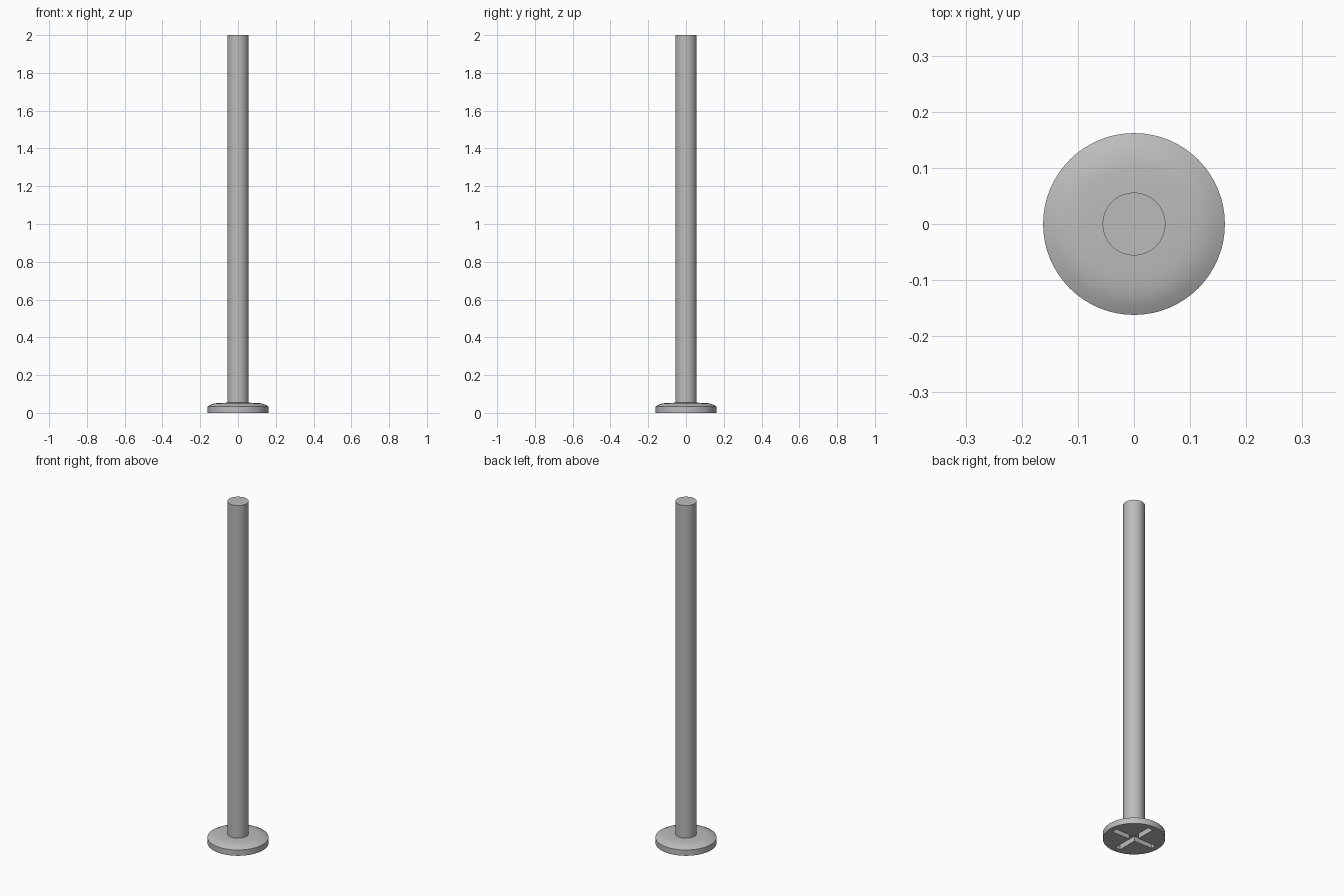
import bpy, bmesh, math
from mathutils import Matrix

cube = bpy.data.objects.get("Cube")
if cube:
    bpy.data.objects.remove(cube, do_unlink=True)

SIDES = 64

steel = bpy.data.materials.new("grey_steel")
steel.use_nodes = True
GREY = (0.5, 0.5, 0.5, 1)
steel.diffuse_color = GREY
steel.node_tree.nodes["Principled BSDF"].inputs["Base Color"].default_value = GREY


def make_object(name, bm):
    bmesh.ops.recalc_face_normals(bm, faces=bm.faces)
    mesh = bpy.data.meshes.new(name)
    bm.to_mesh(mesh)
    bm.free()
    obj = bpy.data.objects.new(name, mesh)
    bpy.context.collection.objects.link(obj)
    mesh.materials.append(steel)
    return obj


def lathe(name, profile):
    """Stack rings of (radius, height) and cap both ends."""
    bm = bmesh.new()
    rings = []
    for r, z in profile:
        angles = [math.tau * i / SIDES for i in range(SIDES)]
        rings.append([bm.verts.new((r * math.cos(a), r * math.sin(a), z)) for a in angles])
    for low, high in zip(rings, rings[1:]):
        for i in range(SIDES):
            j = (i + 1) % SIDES
            bm.faces.new((low[i], low[j], high[j], high[i]))
    bm.faces.new(rings[0])
    bm.faces.new(rings[-1])
    return make_object(name, bm)


def smooth(obj):
    bpy.ops.object.select_all(action="DESELECT")
    obj.select_set(True)
    bpy.context.view_layer.objects.active = obj
    bpy.ops.object.shade_smooth_by_angle(angle=math.radians(30))


# Domed head with a flat underside
head = lathe("head", [(0.162, 0), (0.162, 0.034), (0.145, 0.043),
                      (0.125, 0.05), (0.1, 0.053), (0.05, 0.054)])

# Plain round shaft
shaft = lathe("shaft", [(0.056, 0.045), (0.056, 2)])

# Cross-shaped drive recess, cut into the underside
ARM, HALF, DEPTH = 0.133, 0.016, 0.03
bm = bmesh.new()
outline = []
for k in range(4):
    turn = Matrix.Rotation(k * math.pi / 2, 3, "Z")
    for x, y in ((ARM, -HALF), (ARM, HALF), (HALF, HALF)):
        outline.append(bm.verts.new(turn @ bm.verts.new((x, y, -0.02)).co))
bmesh.ops.delete(bm, geom=[v for v in bm.verts if v not in outline], context="VERTS")
floor = bm.faces.new(outline)
walls = bmesh.ops.extrude_face_region(bm, geom=[floor])
top = [g for g in walls["geom"] if isinstance(g, bmesh.types.BMVert)]
bmesh.ops.translate(bm, verts=top, vec=(0, 0, DEPTH + 0.02))
cutter = make_object("recess_cutter", bm)
cutter.hide_render = True
cutter.hide_set(True)

cut = head.modifiers.new("drive_recess", "BOOLEAN")
cut.operation = "DIFFERENCE"
cut.solver = "EXACT"
cut.object = cutter
bpy.context.view_layer.objects.active = head
bpy.ops.object.modifier_apply(modifier=cut.name)
bpy.data.objects.remove(cutter, do_unlink=True)

smooth(head)
smooth(shaft)
